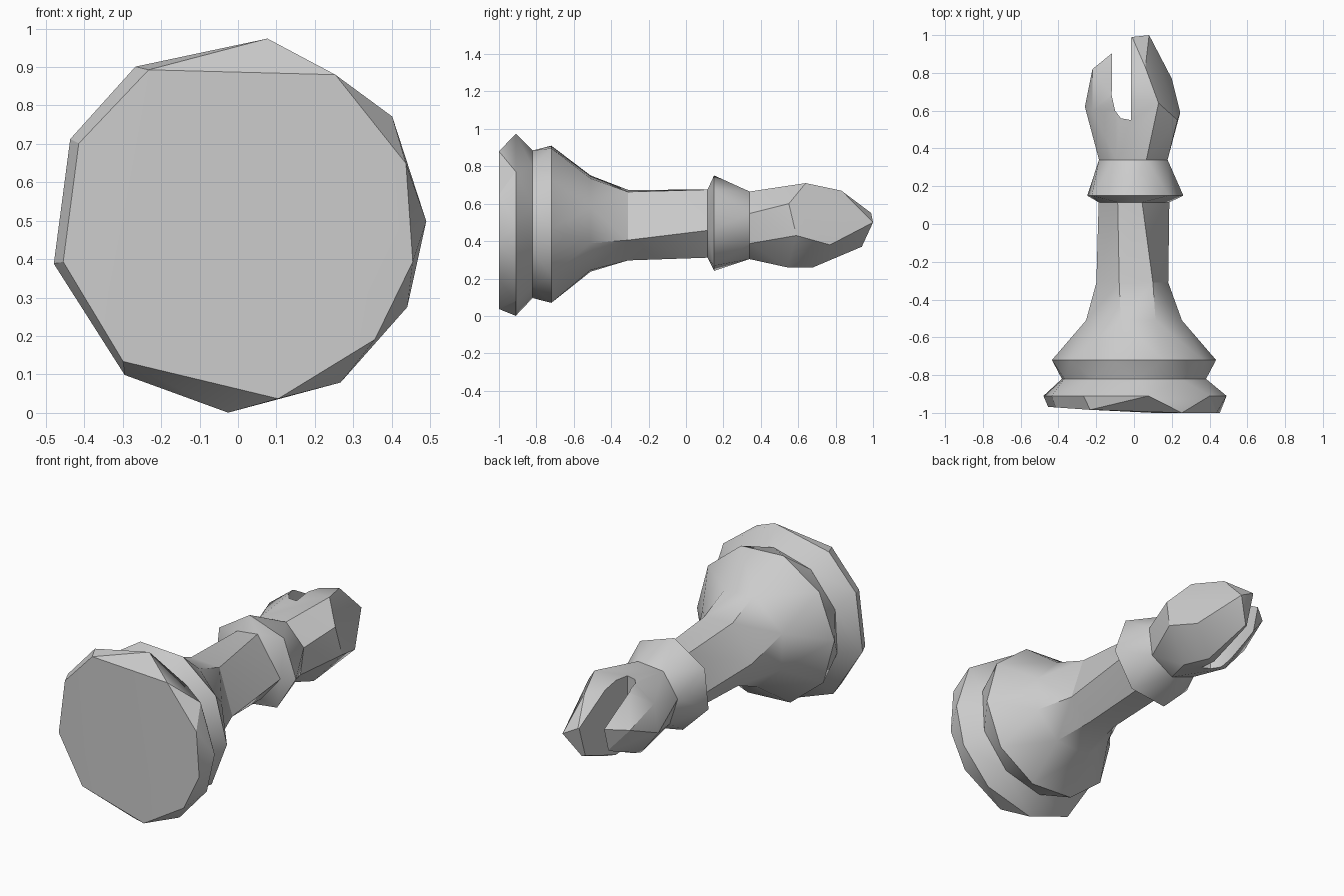
import bpy
import bmesh
from math import radians, cos, sin
from mathutils import Vector

if "Cube" in bpy.data.objects:
    bpy.data.objects.remove(bpy.data.objects["Cube"])

AXIS_Z = 0.49

grey = bpy.data.materials.new("stone grey")
grey.use_nodes = True
grey.diffuse_color = (0.6, 0.6, 0.6, 1)
grey.node_tree.nodes["Principled BSDF"].inputs["Base Color"].default_value = (0.6, 0.6, 0.6, 1)


def ring(y, radius, angles, lean=0.0):
    """Points around the long axis; lean pushes the right side back."""
    points = []
    for a in angles:
        x, z = radius * cos(radians(a)), radius * sin(radians(a))
        points.append(Vector((x, y + lean * max(0, -x), AXIS_Z + z)))
    return points


def even(sides, start):
    return [start + 360 * i / sides for i in range(sides)]


def add_hull(bm, first, second, keep_first=False, keep_second=False):
    """Faceted skin between two point groups, with optional end caps."""
    a = [bm.verts.new(p) for p in first]
    b = [bm.verts.new(p) for p in second]
    bmesh.ops.convex_hull(bm, input=a + b)
    doomed = []
    for group, keep in ((a, keep_first), (b, keep_second)):
        if not keep:
            members = set(group)
            doomed += [f for f in bm.faces if members.issuperset(f.verts)]
    bmesh.ops.delete(bm, geom=doomed, context="FACES_ONLY")


def make_object(name, bm):
    bmesh.ops.remove_doubles(bm, verts=bm.verts, dist=0.0005)
    bmesh.ops.recalc_face_normals(bm, faces=bm.faces)
    mesh = bpy.data.meshes.new(name)
    bm.to_mesh(mesh)
    bm.free()
    mesh.materials.append(grey)
    obj = bpy.data.objects.new(name, mesh)
    bpy.context.collection.objects.link(obj)
    return obj


def activate(obj):
    bpy.ops.object.select_all(action="DESELECT")
    obj.select_set(True)
    bpy.context.view_layer.objects.active = obj


# Base, flared foot, shaft and collar as one faceted skin
neck = ring(0.34, 0.187, even(7, 18))
rings = [
    ring(-1.0, 0.465, [120, 57, 20, -12, -40, -77, -130, -168, 153], lean=0.07),
    ring(-0.91, 0.49, [81, 35, 1, -26, -57, -93, -127, -168, 153, 123]),
    ring(-0.82, 0.395, even(10, 15)),
    ring(-0.72, 0.435, even(10, -3)),
    ring(-0.51, 0.27, [105, 65, 20, -22, -65, -110, -155, 160]),
    ring(-0.31, 0.2, [113, 60, -25, -75, -125, 185]),
    ring(0.115, 0.19, [117, 77, -10, -70, -120, 190]),
    ring(0.15, 0.263, even(7, -6)),
    neck,
]
bm = bmesh.new()
for i in range(len(rings) - 1):
    add_hull(bm, rings[i], rings[i + 1], keep_first=(i == 0))
body = make_object("base_and_shaft", bm)

# Faceted head
head_points = [Vector(p) for p in (
    (0.13, 0.64, 0.71), (0.06, 0.83, 0.67), (0.08, 1, 0.5), (-0.01, 0.99, 0.55),
    (0.2, 0.77, 0.38), (0.245, 0.59, 0.43), (0.23, 0.55, 0.6), (0.1, 0.54, 0.26),
    (0.04, 0.68, 0.26), (0, 0.94, 0.37), (-0.22, 0.82, 0.53), (-0.26, 0.62, 0.45),
    (-0.11, 0.89, 0.55), (-0.1, 0.66, 0.69), (-0.22, 0.6, 0.6), (-0.14, 0.6, 0.3),
    (-0.11, 0.87, 0.4))]
bm = bmesh.new()
add_hull(bm, neck, head_points, keep_first=True, keep_second=True)
head = make_object("head", bm)

# Slot cut through the head
bm = bmesh.new()
outline = [(-0.113, 1.2), (-0.118, 0.68), (-0.1, 0.6), (-0.07, 0.56), (-0.015, 0.55), (-0.015, 1.2)]
face = bm.faces.new([bm.verts.new((x, y, 0)) for x, y in outline])
top = bmesh.ops.extrude_face_region(bm, geom=[face])["geom"]
bmesh.ops.translate(bm, vec=(0, 0, 1), verts=[v for v in top if isinstance(v, bmesh.types.BMVert)])
cutter = make_object("slot_cutter", bm)
cutter.hide_render = True
cut = head.modifiers.new("slot", "BOOLEAN")
cut.operation = "DIFFERENCE"
cut.solver = "EXACT"
cut.object = cutter
activate(head)
bpy.ops.object.modifier_apply(modifier=cut.name)
bpy.data.objects.remove(cutter)

# Soft shading inside facets, crisp at strong edges
for obj in (body, head):
    activate(obj)
    bpy.ops.object.shade_smooth_by_angle(angle=radians(30))
